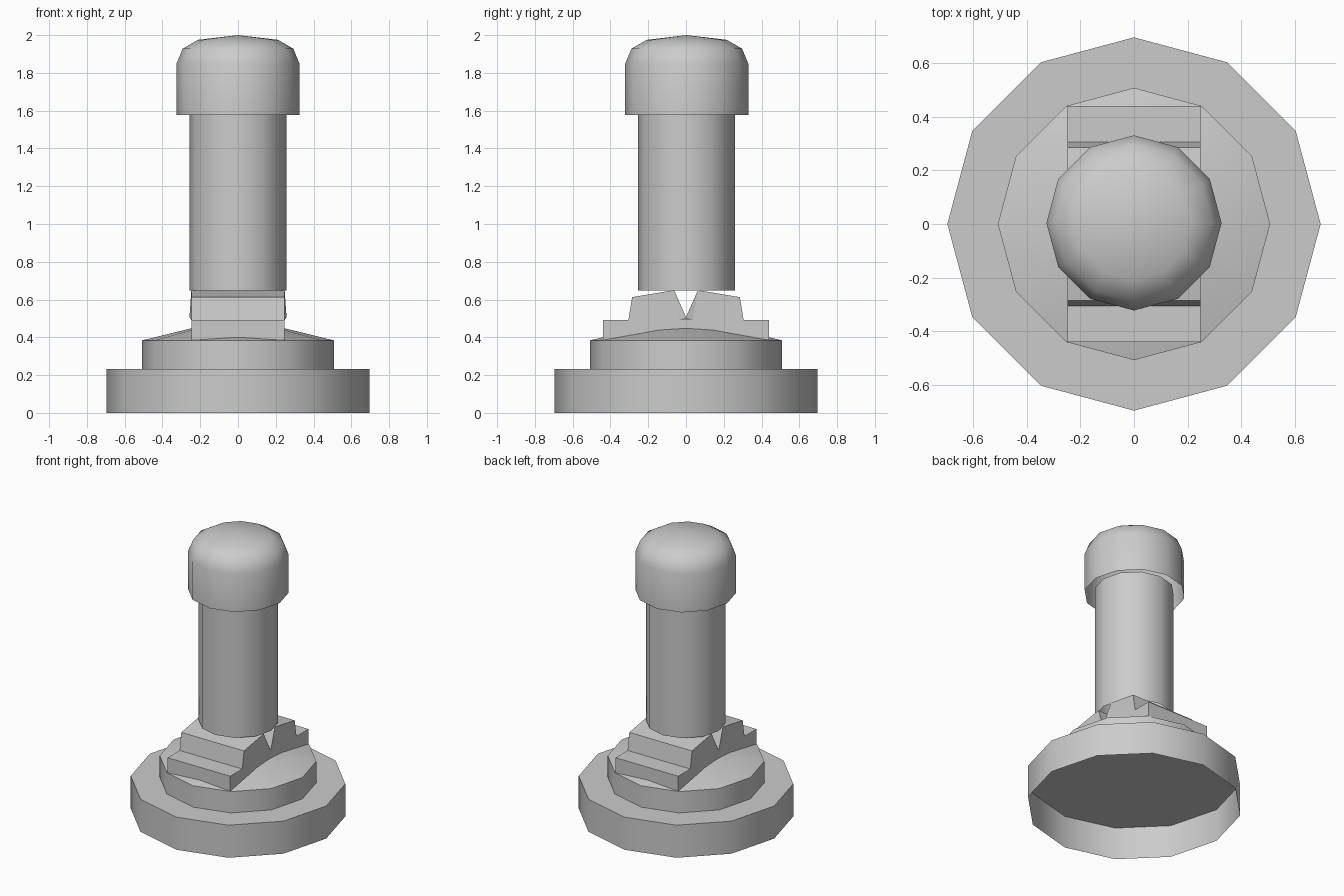
import bpy, bmesh, math

cube = bpy.data.objects.get("Cube")
if cube:
    bpy.data.objects.remove(cube, do_unlink=True)

GREY = (0.6, 0.6, 0.6, 1.0)
grey = bpy.data.materials.new("plain grey")
grey.use_nodes = True
grey.diffuse_color = GREY
grey.node_tree.nodes["Principled BSDF"].inputs["Base Color"].default_value = GREY


def finish(name, bm, smooth):
    bmesh.ops.recalc_face_normals(bm, faces=bm.faces)
    mesh = bpy.data.meshes.new(name)
    bm.to_mesh(mesh)
    bm.free()
    mesh.materials.append(grey)
    obj = bpy.data.objects.new(name, mesh)
    bpy.context.collection.objects.link(obj)
    if smooth:
        bpy.ops.object.select_all(action="DESELECT")
        bpy.context.view_layer.objects.active = obj
        obj.select_set(True)
        bpy.ops.object.shade_smooth_by_angle(angle=math.radians(42))


def lathe(name, profile, sides=12, y=0.0):
    """Turn (radius, height) points about z, open below; a zero radius closes the top."""
    bm = bmesh.new()
    turn = math.tau / sides
    rings = []
    for r, z in profile:
        if r == 0:
            rings.append([bm.verts.new((0, y, z))] * sides)
        else:
            rings.append([bm.verts.new((r * math.cos(i * turn), y + r * math.sin(i * turn), z))
                          for i in range(sides)])
    for low, high in zip(rings, rings[1:]):
        for i in range(sides):
            j = (i + 1) % sides
            bm.faces.new(list(dict.fromkeys([low[i], low[j], high[j], high[i]])))
    finish(name, bm, True)


def prism(name, outline):
    """Span a (y, z, half width) outline across x."""
    bm = bmesh.new()
    ends = [[bm.verts.new((side * w, y, z)) for y, z, w in outline] for side in (-1, 1)]
    for end in ends:
        bm.faces.new(end)
    for i in range(len(outline)):
        j = (i + 1) % len(outline)
        bm.faces.new([ends[0][i], ends[0][j], ends[1][j], ends[1][i]])
    finish(name, bm, False)


# Hollow round base and the shallow domed collar on it
lathe("base", [(0.695, 0), (0.695, 0.232), (0, 0.232)])
lathe("domed_collar", [(0.507, 0.232), (0.507, 0.384), (0.255, 0.446), (0, 0.46)])

# Stepped block, mirrored front to back, with a notch in the middle
W = 0.247
half = [(0.44, 0.386), (0.44, 0.492), (0.305, 0.492), (0.285, 0.613), (0.063, 0.65), (0.036, 0.492)]
prism("stepped_block", [(y, z, W) for y, z in half] + [(-y, z, W) for y, z in reversed(half)])

# Slanted lining of the notch, bulging outward at its foot
apex = (0, 0.507, 0.257)
foot_front, foot_back = (-0.036, 0.492, W), (0.036, 0.492, W)
prism("notch_lining_front", [(-0.063, 0.65, W), foot_front, apex])
prism("notch_lining_back", [(0.063, 0.65, W), foot_back, apex])
prism("notch_foot", [foot_front, foot_back, apex])

# Lever shaft and its hollow rounded cap
lathe("shaft", [(0.257, 0.649), (0.257, 1.6)], y=0.003)
lathe("rounded_cap", [(0.326, 1.577), (0.326, 1.848), (0.293, 1.928), (0.212, 1.975), (0, 2.0)], y=0.004)
